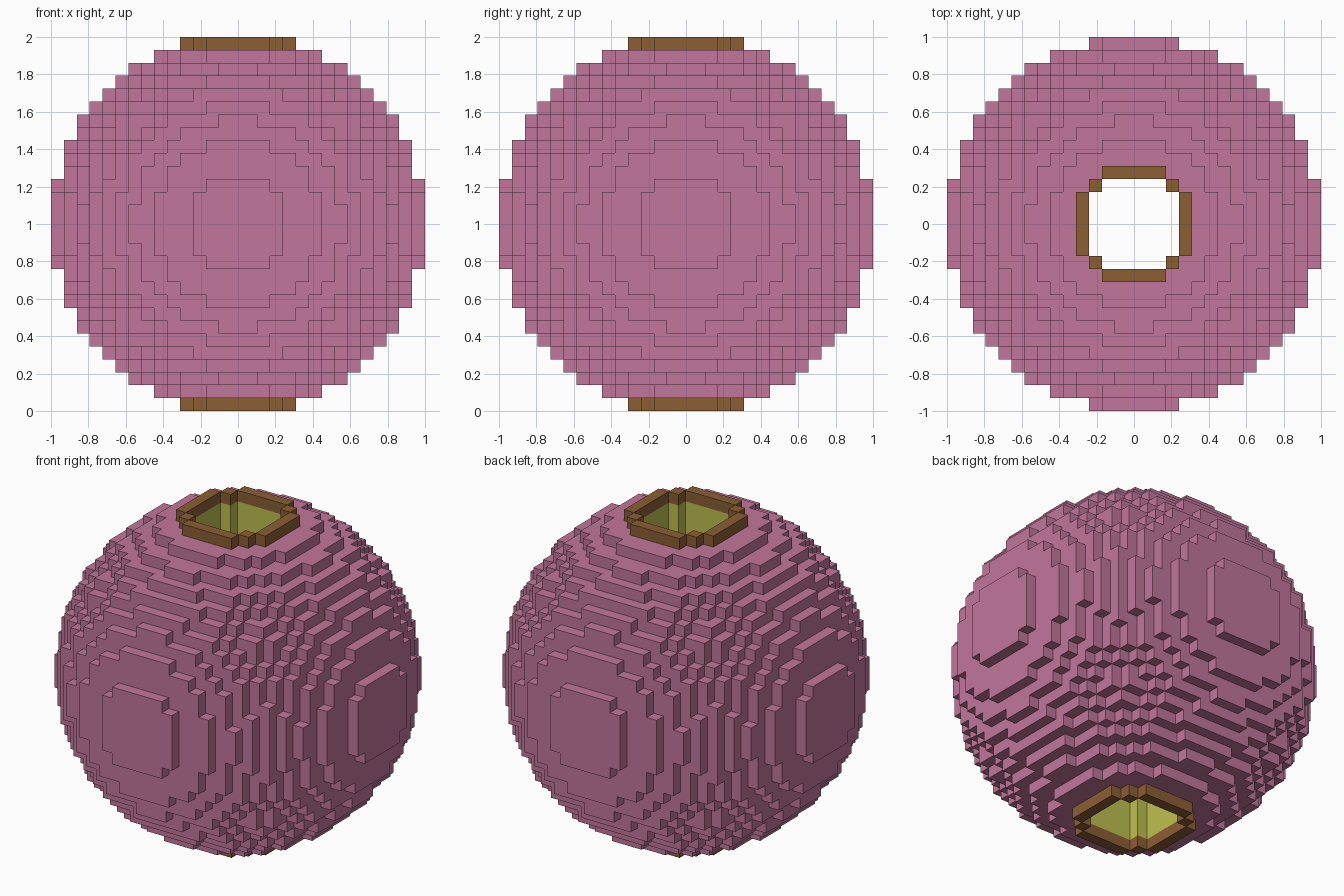
import bpy
import bmesh
from mathutils import Vector

if "Cube" in bpy.data.objects:
    bpy.data.objects.remove(bpy.data.objects["Cube"], do_unlink=True)

N = 14                        # blocks from the centre to the outside
SIZE = 2.0 / (2 * N + 1)      # edge of one block
RADIUS_SQ = (N + 0.5) ** 2


def make_material(name, rgb):
    linear = [((c / 255 + 0.055) / 1.055) ** 2.4 for c in rgb] + [1.0]
    mat = bpy.data.materials.new(name)
    mat.use_nodes = True
    mat.diffuse_color = linear
    bsdf = next(n for n in mat.node_tree.nodes if n.type == 'BSDF_PRINCIPLED')
    bsdf.inputs["Base Color"].default_value = linear
    bsdf.inputs["Roughness"].default_value = 0.8
    return mat


pink = make_material("pink", (193, 118, 155))
brown = make_material("brown", (139, 94, 52))
yellow = make_material("olive yellow", (191, 191, 80))


def in_bore(i, j):
    """Square hole, seven blocks wide, with its corner blocks filled."""
    return max(abs(i), abs(j)) <= 3 and abs(i) + abs(j) < 6


def in_rim(i, j):
    """One-block ring that hugs the bore."""
    a, b = sorted((abs(i), abs(j)))
    return (b == 4 and a <= 2) or (a == 3 and b == 3)


# Block layout: a ball pierced by the bore, with a rim at each end
span = range(-N, N + 1)
ball = {(i, j, k) for i in span for j in span for k in span
        if i * i + j * j + k * k <= RADIUS_SQ and not in_bore(i, j)}
rims = {k: {(i, j, k) for i in span for j in span if in_rim(i, j)} for k in (N, -N)}
ball -= rims[N] | rims[-N]
solid = ball | rims[N] | rims[-N]


def build_blocks(name, cells, materials, pick=lambda neighbour: 0):
    """Make a mesh from the exposed sides of a set of blocks."""
    bm = bmesh.new()
    verts = {}

    def vert(corner):
        key = tuple(round(2 * c) for c in corner)
        if key not in verts:
            verts[key] = bm.verts.new(corner * SIZE + Vector((0, 0, 1)))
        return verts[key]

    for cell in cells:
        for axis in range(3):
            for sign in (1, -1):
                normal, u, v = Vector(), Vector(), Vector()
                normal[axis] = sign
                u[(axis + 1) % 3] = 0.5
                v[(axis + 2) % 3] = 0.5 * sign
                neighbour = tuple(int(c + n) for c, n in zip(cell, normal))
                if neighbour in solid:
                    continue
                mid = Vector(cell) + normal * 0.5
                face = bm.faces.new([vert(mid + a * u + b * v)
                                     for a, b in ((-1, -1), (1, -1), (1, 1), (-1, 1))])
                face.material_index = pick(neighbour)
    mesh = bpy.data.meshes.new(name)
    bm.to_mesh(mesh)
    bm.free()
    for mat in materials:
        mesh.materials.append(mat)
    obj = bpy.data.objects.new(name, mesh)
    bpy.context.collection.objects.link(obj)
    return obj


# Ball, with yellow on the sides that line the bore
build_blocks("ball", ball, [pink, yellow], lambda n: 1 if in_bore(n[0], n[1]) else 0)

# Rims around the two openings
build_blocks("top_rim", rims[N], [brown])
build_blocks("bottom_rim", rims[-N], [brown])
